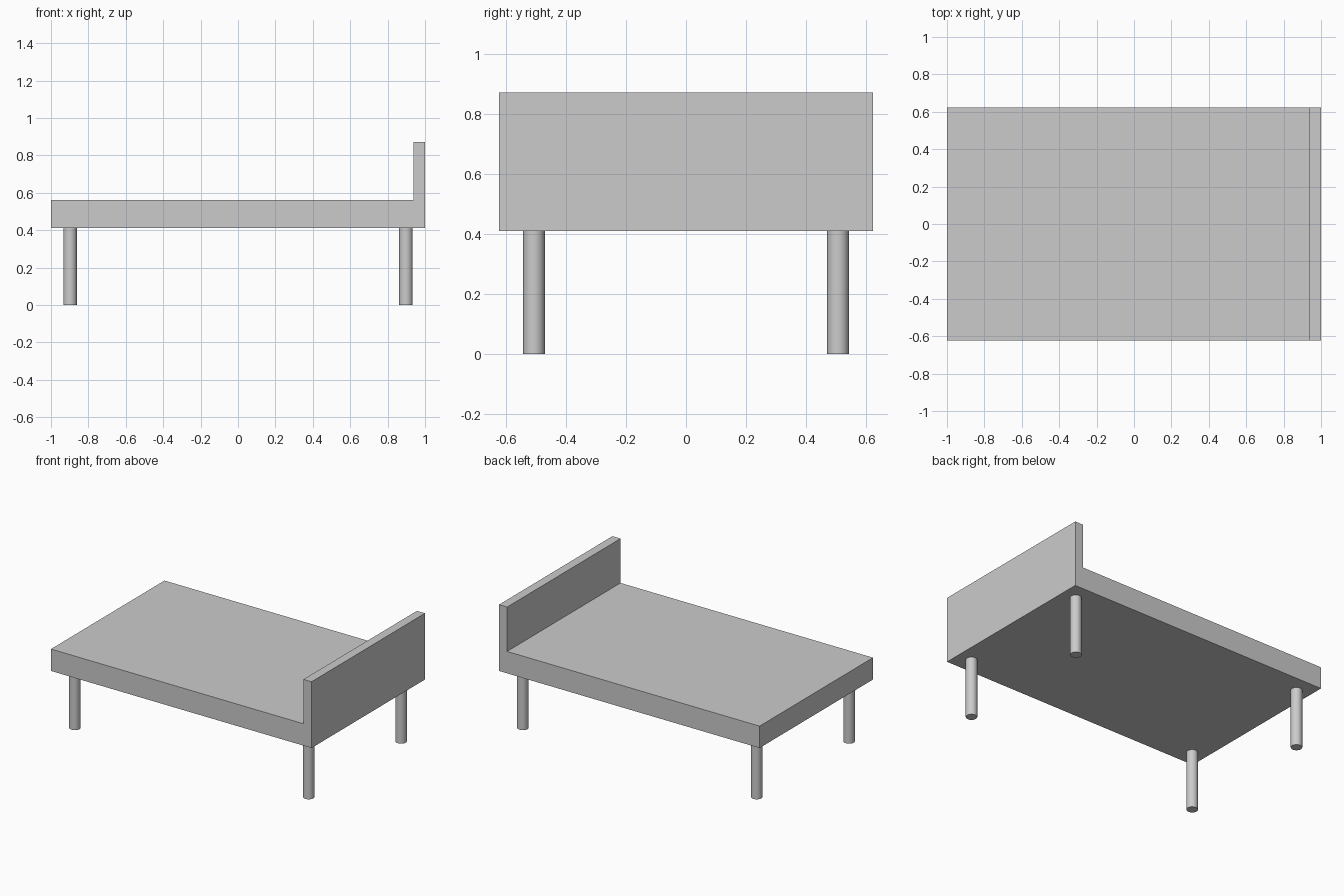
import bpy
import bmesh

if "Cube" in bpy.data.objects:
    bpy.data.objects.remove(bpy.data.objects["Cube"])

HALF_WIDTH = 0.622
BASE_Z = 0.411


# Bed base and headboard: one L-shaped profile extruded across the width
def build_frame():
    profile = [(-1, BASE_Z), (1, BASE_Z), (1, 0.871),
               (0.938, 0.871), (0.938, 0.563), (-1, 0.563)]
    bm = bmesh.new()
    face = bm.faces.new([bm.verts.new((x, -HALF_WIDTH, z)) for x, z in profile])
    ext = bmesh.ops.extrude_face_region(bm, geom=[face])
    verts = [v for v in ext["geom"] if isinstance(v, bmesh.types.BMVert)]
    bmesh.ops.translate(bm, verts=verts, vec=(0, 2 * HALF_WIDTH, 0))
    bmesh.ops.recalc_face_normals(bm, faces=bm.faces)
    mesh = bpy.data.meshes.new("bed_frame")
    bm.to_mesh(mesh)
    bm.free()
    obj = bpy.data.objects.new("bed_frame_with_headboard", mesh)
    bpy.context.collection.objects.link(obj)


# Round leg standing on the floor
def build_leg(name, x, y):
    bpy.ops.mesh.primitive_cylinder_add(vertices=48, radius=0.036, depth=BASE_Z,
                                        location=(x, y, BASE_Z / 2))
    bpy.context.object.name = name
    bpy.ops.object.shade_smooth_by_angle()


build_frame()
for end, x in (("foot", -0.898), ("head", 0.898)):
    for side, y in (("front", -0.506), ("back", 0.506)):
        build_leg(f"{side}_{end}_leg", x, y)
